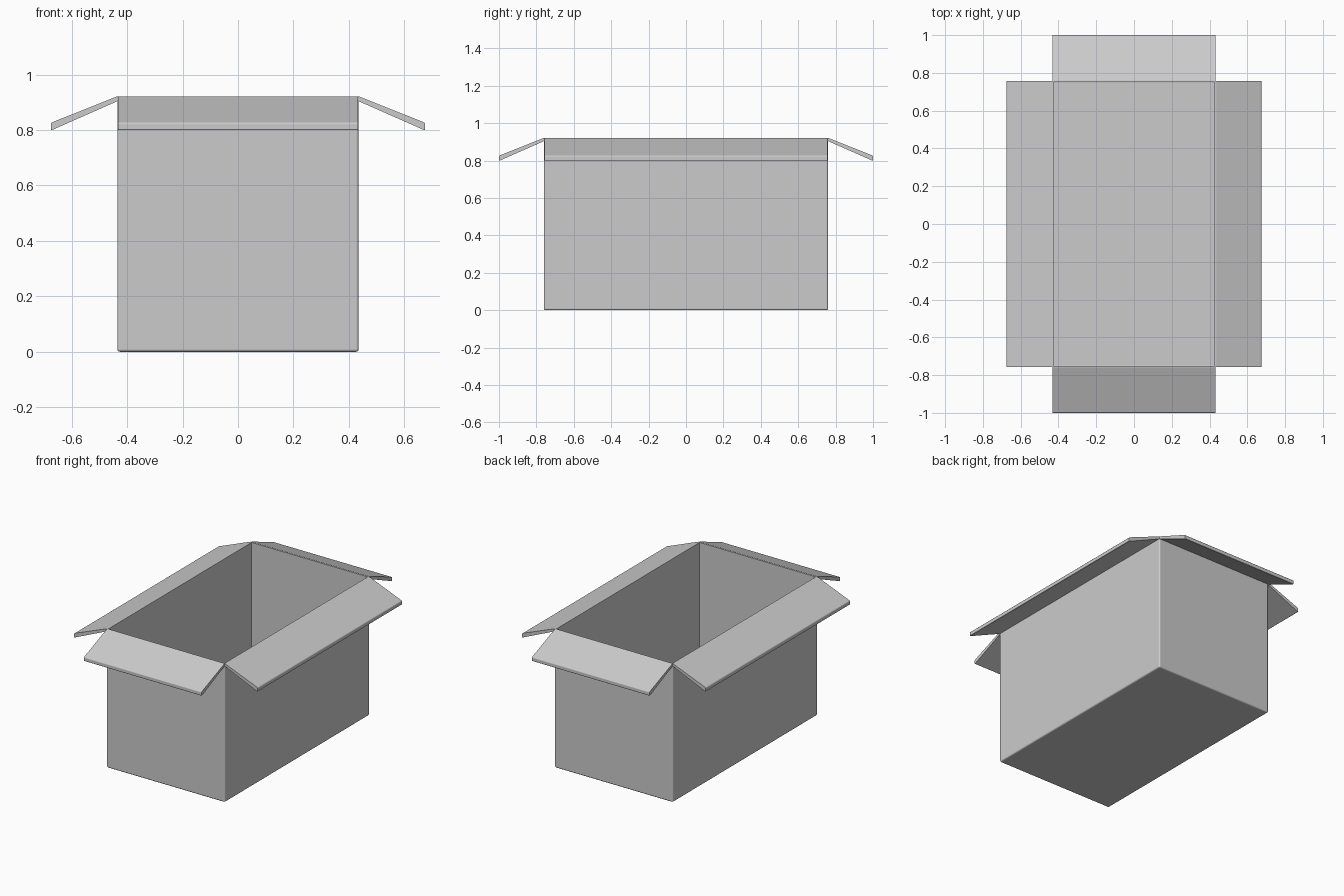
import bpy, bmesh, math

if "Cube" in bpy.data.objects:
    bpy.data.objects.remove(bpy.data.objects["Cube"])

HX, HY, H = 0.435, 0.76, 0.92   # half width, half depth, wall height

# Plain mid-grey board
grey = bpy.data.materials.new("grey_board")
grey.diffuse_color = (0.52, 0.52, 0.52, 1)
grey.use_nodes = True
grey.node_tree.nodes["Principled BSDF"].inputs["Base Color"].default_value = grey.diffuse_color


def finish(name, bm):
    bmesh.ops.recalc_face_normals(bm, faces=bm.faces[:])
    me = bpy.data.meshes.new(name)
    bm.to_mesh(me)
    bm.free()
    me.materials.append(grey)
    ob = bpy.data.objects.new(name, me)
    bpy.context.collection.objects.link(ob)
    bpy.ops.object.select_all(action='DESELECT')
    ob.select_set(True)
    bpy.context.view_layer.objects.active = ob
    bpy.ops.object.shade_smooth_by_angle(angle=math.radians(50))
    return ob


def flatten(ob):
    # Keep the large panels evenly shaded next to the rounded edges
    mod = ob.modifiers.new("even_shading", 'WEIGHTED_NORMAL')
    mod.weight = 100
    mod.keep_sharp = True


# Open carton body: rounded box without a lid, thickened inwards
bm = bmesh.new()
bmesh.ops.create_cube(bm, size=1)
for v in bm.verts:
    v.co = (v.co.x * 2 * HX, v.co.y * 2 * HY, (v.co.z + 0.5) * (H - 0.004))
edges = [e for e in bm.edges if min(v.co.z for v in e.verts) < H / 2]
top = [f for f in bm.faces if f.calc_center_median().z > H - 0.01]
bmesh.ops.delete(bm, geom=top, context='FACES_ONLY')
bmesh.ops.bevel(bm, geom=edges, offset=0.01, segments=3, profile=0.5, affect='EDGES')
body = finish("carton_body", bm)
mod = body.modifiers.new("thickness", 'SOLIDIFY')
mod.thickness = 0.007
mod.offset = -1
flatten(body)


# Flap: slightly tapered board section, folded outwards and down from the rim
def flap(name, edge, half_length, angle):
    section = [(edge - 0.008, H), (edge + 0.004, H), (edge + 0.24, 0.826),
               (edge + 0.24, 0.798), (edge + 0.004, 0.902), (edge - 0.008, 0.908)]
    bm = bmesh.new()
    face = bm.faces.new([bm.verts.new((x, -half_length, z)) for x, z in section])
    ext = bmesh.ops.extrude_face_region(bm, geom=[face])
    new = [g for g in ext["geom"] if isinstance(g, bmesh.types.BMVert)]
    bmesh.ops.translate(bm, verts=new, vec=(0, 2 * half_length, 0))
    # Soften the free long edge
    tip = [e for e in bm.edges if all(v.co.x > edge + 0.2 for v in e.verts)
           and abs(e.verts[0].co.y - e.verts[1].co.y) > 0.1]
    bmesh.ops.bevel(bm, geom=tip, offset=0.006, segments=3, profile=0.5, affect='EDGES')
    ob = finish(name, bm)
    ob.rotation_euler.z = angle
    flatten(ob)


flap("right_flap", HX, HY - 0.003, 0)
flap("left_flap", HX, HY - 0.003, math.pi)
flap("back_flap", HY, HX - 0.003, math.pi / 2)
flap("front_flap", HY, HX - 0.003, -math.pi / 2)
